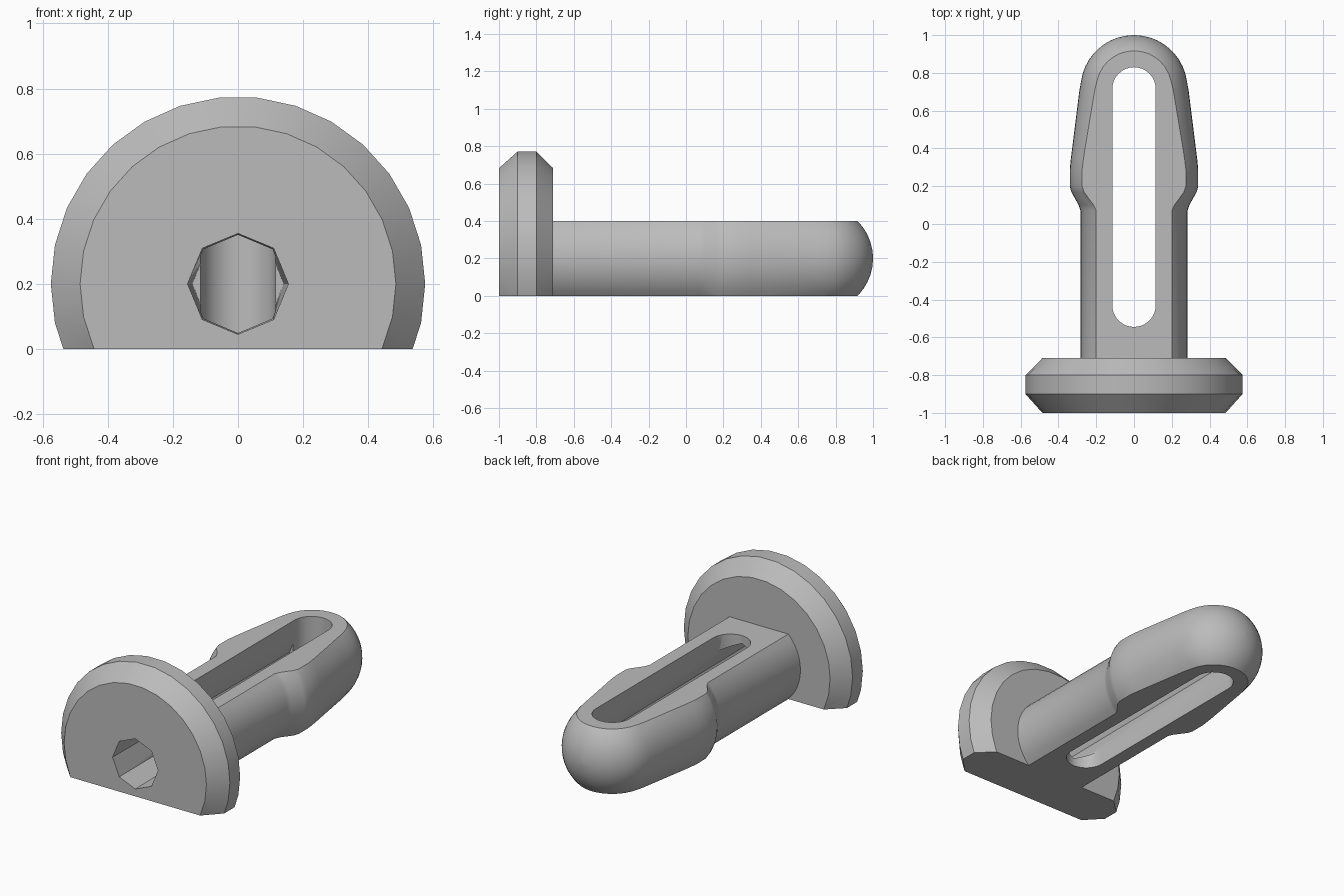
import bpy, bmesh, math
from mathutils import Matrix, Vector

cube = bpy.data.objects.get("Cube")
if cube:
    bpy.data.objects.remove(cube, do_unlink=True)

AXIS_Z = 0.2   # height of the pin's long axis

grey = bpy.data.materials.new("plain grey")
grey.use_nodes = True
grey.diffuse_color = (0.5, 0.5, 0.5, 1)
grey.node_tree.nodes["Principled BSDF"].inputs["Base Color"].default_value = (0.5, 0.5, 0.5, 1)


def finish(name, bm):
    bmesh.ops.recalc_face_normals(bm, faces=bm.faces)
    mesh = bpy.data.meshes.new(name)
    bm.to_mesh(mesh)
    bm.free()
    mesh.materials.append(grey)
    obj = bpy.data.objects.new(name, mesh)
    bpy.context.collection.objects.link(obj)
    return obj


def lathe(name, profile, sides):
    """Closed solid turned around the long axis from (y, radius) pairs."""
    bm = bmesh.new()
    rings = []
    for y, r in profile:
        angles = [math.tau * i / sides for i in range(sides)]
        rings.append([bm.verts.new((r * math.cos(a), y, AXIS_Z + r * math.sin(a))) for a in angles])
    for a, b in zip(rings, rings[1:]):
        for i in range(sides):
            j = (i + 1) % sides
            bm.faces.new((a[i], a[j], b[j], b[i]))
    bm.faces.new(rings[0])
    bm.faces.new(rings[-1])
    return finish(name, bm)


def box(name, size, centre):
    bm = bmesh.new()
    bmesh.ops.create_cube(bm, size=1, matrix=Matrix.Translation(centre) @ Matrix.Diagonal((*size, 1)))
    return finish(name, bm)


def slot_cutter(name, half_width, y0, y1, steps=16):
    """Upright prism with a rounded-end outline."""
    bm = bmesh.new()
    outline = []
    for centre, start in ((y1 - half_width, 0), (y0 + half_width, math.pi)):
        for i in range(steps + 1):
            a = start + math.pi * i / steps
            outline.append(bm.verts.new((half_width * math.cos(a), centre + half_width * math.sin(a), -0.5)))
    face = bm.faces.new(outline)
    top = bmesh.ops.extrude_face_region(bm, geom=[face])["geom"]
    bmesh.ops.translate(bm, vec=Vector((0, 0, 1.5)),
                        verts=[v for v in top if isinstance(v, bmesh.types.BMVert)])
    return finish(name, bm)


def boolean(target, tool, operation):
    mod = target.modifiers.new(operation.lower(), 'BOOLEAN')
    mod.operation = operation
    mod.solver = 'EXACT'
    mod.object = tool
    tool.hide_render = True
    bpy.ops.object.select_all(action='DESELECT')
    bpy.context.view_layer.objects.active = target
    target.select_set(True)
    bpy.ops.object.modifier_apply(modifier=mod.name)
    bpy.data.objects.remove(tool, do_unlink=True)


# Shaft with snap bulge, taper and domed tip
DOME_Y, DOME_R = 0.717, 0.283
profile = [(-0.75, 0.283), (0.07, 0.283), (0.1, 0.293), (0.17, 0.332), (0.2, 0.34),
           (0.29, 0.34), (0.34, 0.335), (0.7, 0.29)]
for i in range(1, 12):
    a = math.radians(8 * i)
    profile.append((DOME_Y + DOME_R * math.sin(a), DOME_R * math.cos(a)))
profile.append((1.0, 0.002))
pin = lathe("split_pin", profile, 48)
boolean(pin, box("flats", (2, 3, 0.4), (0, 0, 0.2)), 'INTERSECT')

# Chamfered round head, cut flat underneath
head = lathe("head", [(-1, 0.485), (-0.9, 0.575), (-0.8, 0.575), (-0.71, 0.485)], 30)
boolean(head, box("base_cut", (2, 3, 1), (0, 0, 0.5)), 'INTERSECT')
boolean(pin, head, 'UNION')

# Long slot and tapered eight-sided bore
boolean(pin, slot_cutter("slot", 0.115, -0.545, 0.83), 'DIFFERENCE')
boolean(pin, lathe("bore", [(-1.02, 0.155), (0.7, 0.14)], 8), 'DIFFERENCE')

bpy.ops.object.select_all(action='DESELECT')
pin.select_set(True)
bpy.context.view_layer.objects.active = pin
bpy.ops.object.shade_smooth_by_angle(angle=math.radians(30))
